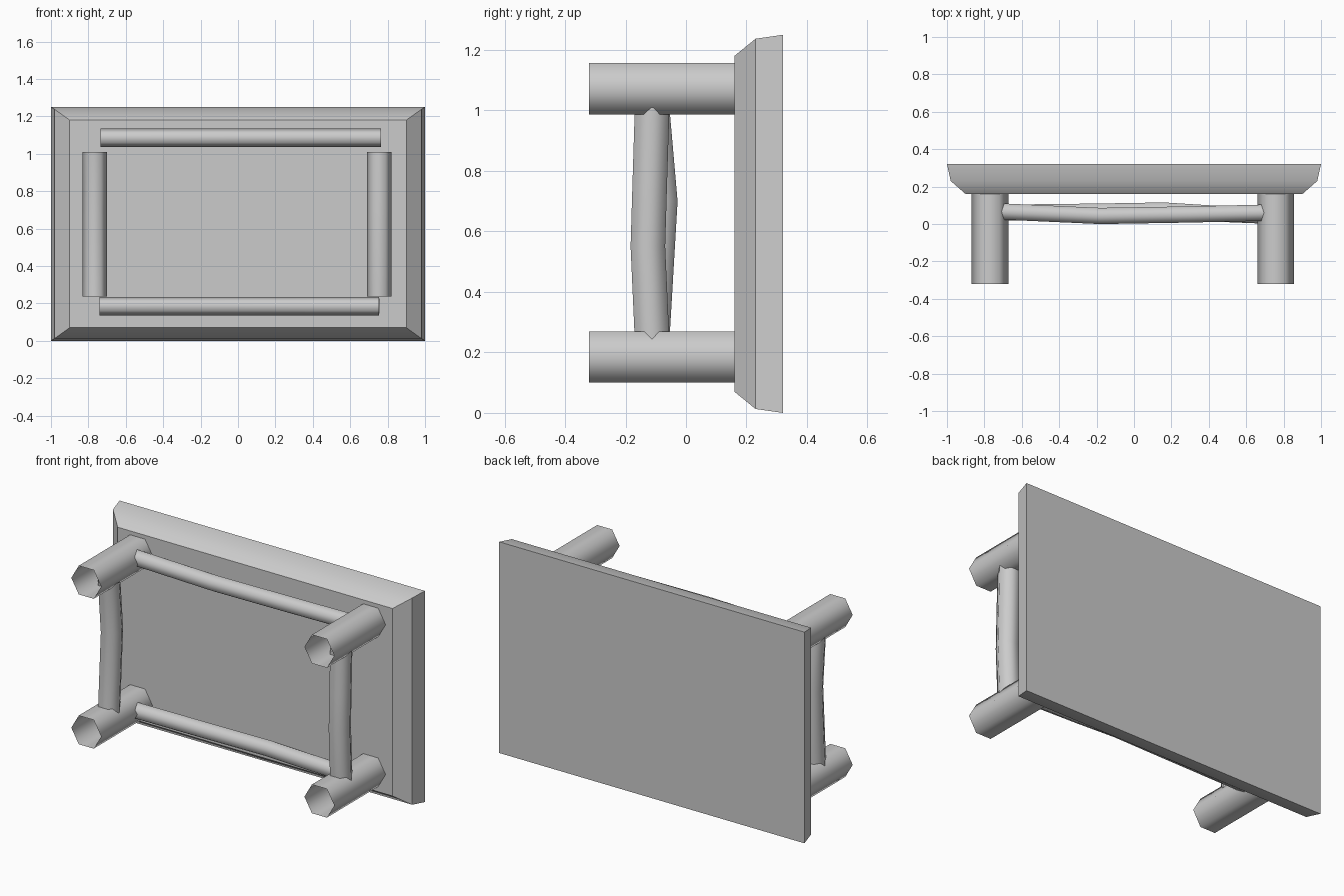
import bpy
import math
from mathutils import Vector

cube = bpy.data.objects.get("Cube")
if cube:
    bpy.data.objects.remove(cube, do_unlink=True)

grey = bpy.data.materials.new("plain grey")
grey.use_nodes = True
COLOUR = (0.6, 0.6, 0.6, 1)
grey.diffuse_color = COLOUR
grey.node_tree.nodes["Principled BSDF"].inputs["Base Color"].default_value = COLOUR


def loft(name, rings, capped, smooth_angle):
    """Skin a list of matching rings, ordered anticlockwise about the path."""
    n = len(rings[0])
    verts = [p for ring in rings for p in ring]
    faces = [(r * n + i, r * n + (i + 1) % n, (r + 1) * n + (i + 1) % n, (r + 1) * n + i)
             for r in range(len(rings) - 1) for i in range(n)]
    if capped:
        faces += [tuple(reversed(range(n))), tuple(range(len(verts) - n, len(verts)))]
    mesh = bpy.data.meshes.new(name)
    mesh.from_pydata(verts, [], faces)
    mesh.materials.append(grey)
    obj = bpy.data.objects.new(name, mesh)
    bpy.context.collection.objects.link(obj)
    bpy.ops.object.select_all(action="DESELECT")
    obj.select_set(True)
    bpy.context.view_layer.objects.active = obj
    bpy.ops.object.shade_smooth_by_angle(angle=math.radians(smooth_angle))
    return obj


def tube(name, path, radius, corner):
    """Open six-sided tube along a path; corner is the direction of one edge."""
    path = [Vector(p) for p in path]
    u = Vector(corner)
    v = (path[-1] - path[0]).normalized().cross(u).normalized()
    angles = [math.tau * i / 6 for i in range(6)]
    rings = [[p + radius * (u * math.cos(a) + v * math.sin(a)) for a in angles] for p in path]
    return loft(name, rings, False, 80)


# Table top standing on its long edge, bevelled towards the legs
MID = 0.625
top_rings = [[(x * w, y, MID + z * h) for x, z in ((-1, -1), (-1, 1), (1, 1), (1, -1))]
             for y, w, h in ((0.16, 0.90, 0.555), (0.23, 0.98, 0.612), (0.32, 1.0, 0.625))]
loft("table_top", top_rings, True, 35)

# Four hollow legs
LEFT, RIGHT, LOW, HIGH = 0.757, -0.77, 0.185, 1.072
for side, x in (("left", LEFT), ("right", RIGHT)):
    for level, z in (("lower", LOW), ("upper", HIGH)):
        tube(f"{level}_{side}_leg", [(x, -0.32, z), (x, 0.16, z)], 0.098, (1, 0, 0))

# Long rails, slightly bent
tube("upper_rail", [(x, y, 1.085) for x, y in
                    ((-0.735, 0.068), (-0.18, 0.043), (0.3, 0.051), (0.765, 0.062))],
     0.05, (0, 0, 1))
tube("lower_rail", [(x, y, LOW) for x, y in
                    ((-0.74, 0.06), (-0.2, 0.066), (0.16, 0.072), (0.4, 0.057), (0.755, 0.043))],
     0.05, (0, 0, 1))

# Short rails, bowed in opposite directions
tube("left_rail", [(0.755, y, z) for y, z in
                   ((-0.112, 0.238), (-0.126, 0.55), (-0.12, 0.75), (-0.112, 1.01))],
     0.066, (1, 0, 0))
tube("right_rail", [(-0.766, y, z) for y, z in
                    ((-0.112, 0.238), (-0.085, 0.7), (-0.112, 1.01))],
     0.066, (1, 0, 0))
